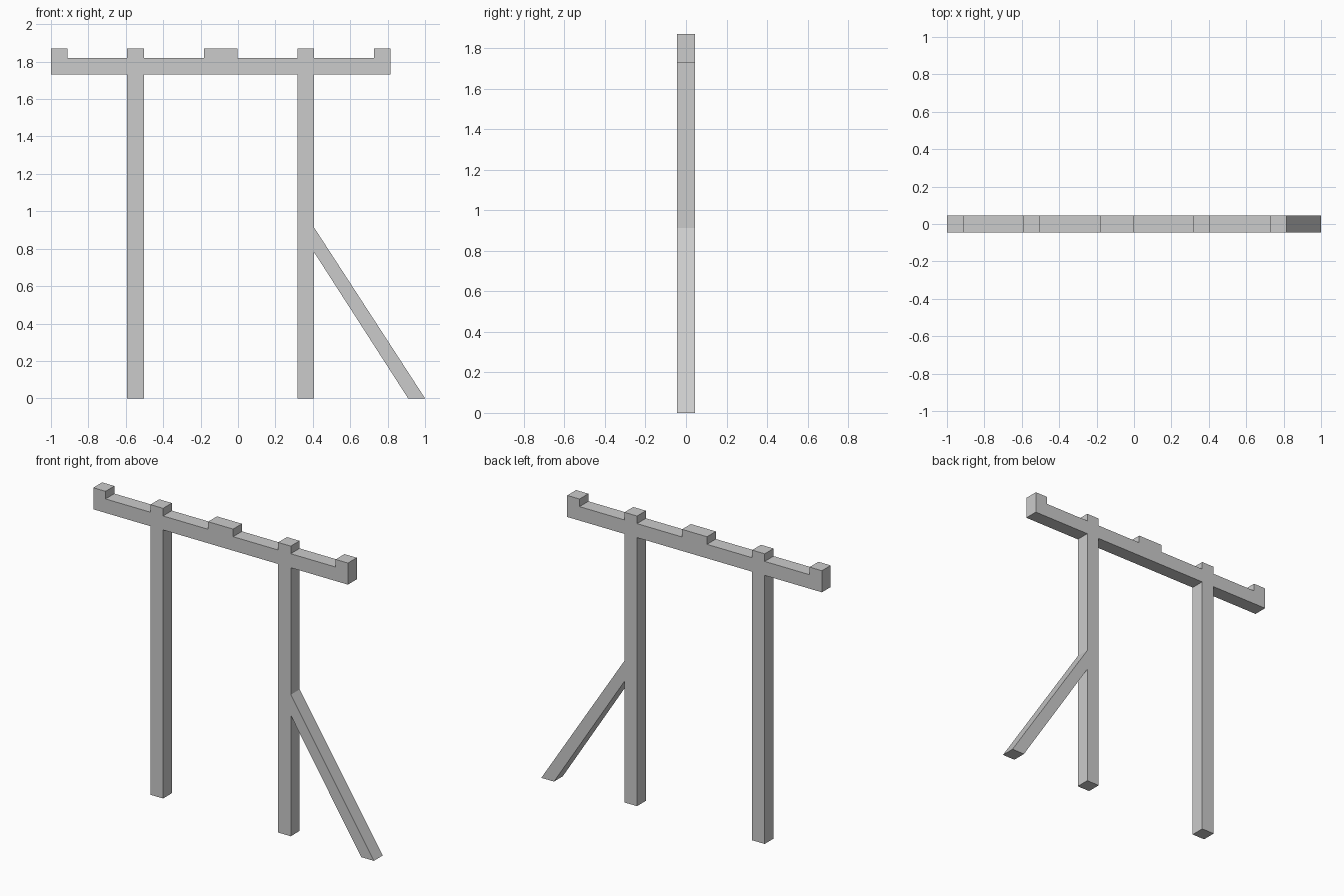
import bpy, bmesh

if "Cube" in bpy.data.objects:
    bpy.data.objects.remove(bpy.data.objects["Cube"])

CENTRE_X = -0.0925     # symmetry line of the beam and posts
DEPTH = 0.09

# half outline, as (distance from symmetry line, height), from the middle top outwards
beam_half = [(0.089, 1.869), (0.089, 1.82),                                   # middle block
             (0.41, 1.82), (0.41, 1.869), (0.50, 1.869), (0.50, 1.82),        # post top
             (0.82, 1.82), (0.82, 1.869), (0.9075, 1.869), (0.9075, 1.73)]    # beam end
post_outer_top = [(0.50, 1.73)]
brace = [(0.50, 0.912), (1.0925, 0), (1.002, 0), (0.50, 0.78)]                # sloping leg
post_foot = [(0.50, 0), (0.41, 0), (0.41, 1.73)]

right = beam_half + post_outer_top + brace + post_foot
left = [(-u, z) for u, z in reversed(beam_half + post_outer_top + post_foot)]


def extrude_profile(name, points, depth):
    """Solid made from a closed x-z outline, centred on y = 0."""
    bm = bmesh.new()
    face = bm.faces.new([bm.verts.new((x, -depth / 2, z)) for x, z in points])
    new = bmesh.ops.extrude_face_region(bm, geom=[face], use_keep_orig=True)["geom"]
    bmesh.ops.translate(bm, vec=(0, depth, 0),
                        verts=[v for v in new if isinstance(v, bmesh.types.BMVert)])
    bmesh.ops.recalc_face_normals(bm, faces=bm.faces)
    mesh = bpy.data.meshes.new(name)
    bm.to_mesh(mesh)
    bm.free()
    obj = bpy.data.objects.new(name, mesh)
    bpy.context.collection.objects.link(obj)
    return obj


# one continuous frame: notched beam, two posts and a brace
extrude_profile("post_and_beam_frame",
                [(CENTRE_X + u, z) for u, z in right + left], DEPTH)
